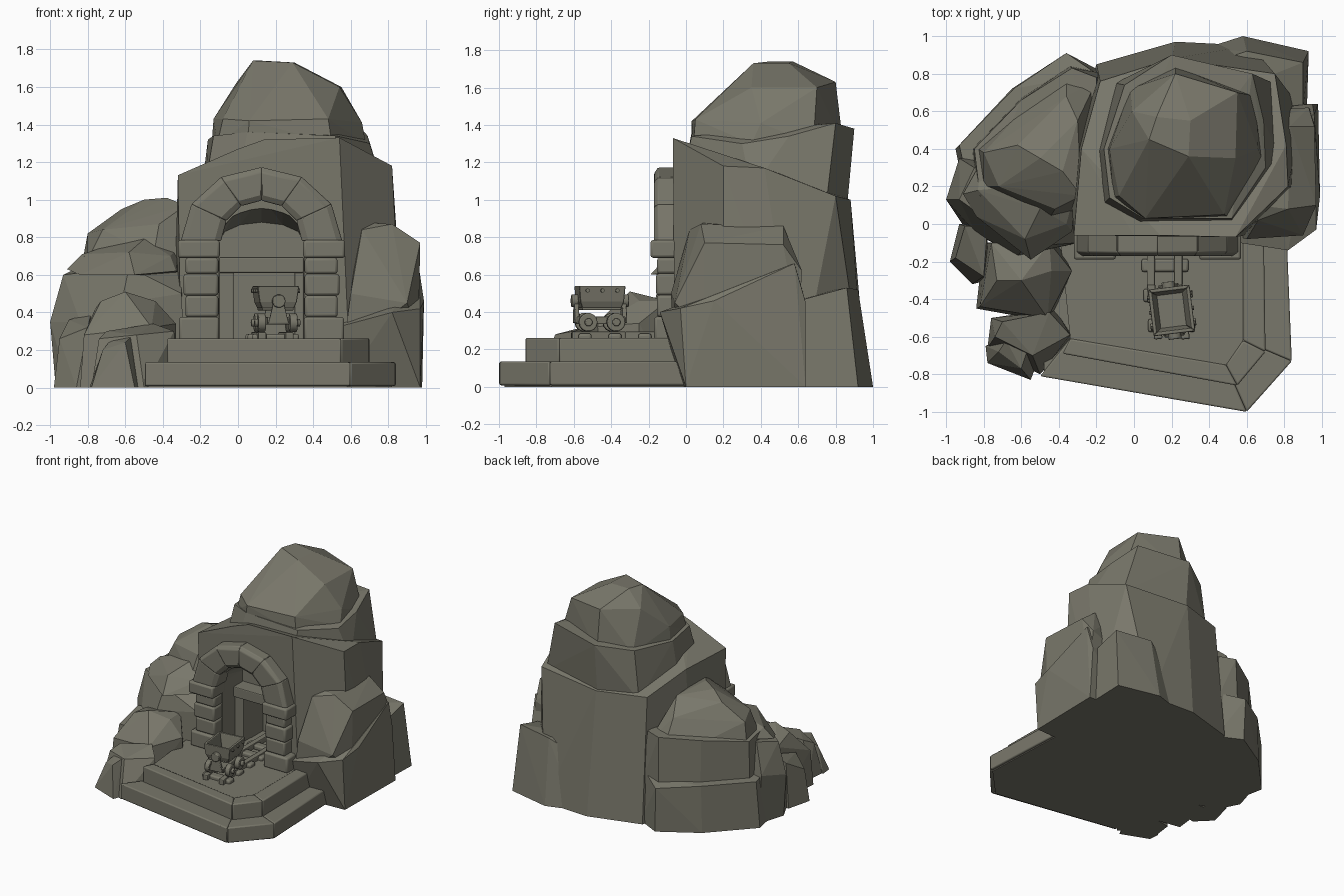
import bpy, bmesh, math
from mathutils import Vector

stone = bpy.data.materials.new("olive_grey_stone")
stone.diffuse_color = (0.19, 0.185, 0.145, 1)


def solid(name, pieces, bevel=0.0, smooth=None):
    """One object made of convex pieces, each a list of corner points."""
    bm = bmesh.new()
    for pts in pieces:
        vs = [bm.verts.new(p) for p in pts]
        res = bmesh.ops.convex_hull(bm, input=vs)
        junk = {v for k in ("geom_interior", "geom_unused") for v in res[k]
                if isinstance(v, bmesh.types.BMVert)}
        bmesh.ops.delete(bm, geom=list(junk), context='VERTS')
    bmesh.ops.dissolve_limit(bm, angle_limit=math.radians(2), verts=bm.verts[:], edges=bm.edges[:])
    bmesh.ops.recalc_face_normals(bm, faces=bm.faces[:])
    me = bpy.data.meshes.new(name)
    bm.to_mesh(me)
    bm.free()
    me.materials.append(stone)
    ob = bpy.data.objects.new(name, me)
    bpy.context.collection.objects.link(ob)
    if bevel:
        m = ob.modifiers.new("rounded_edges", 'BEVEL')
        m.width, m.segments, m.limit_method = bevel, 2, 'ANGLE'
        m.angle_limit = math.radians(35)
    if smooth:
        bpy.context.view_layer.objects.active = ob
        ob.select_set(True)
        bpy.ops.object.shade_smooth_by_angle(angle=math.radians(smooth))
        ob.select_set(False)
    return ob


def prism(pts, z0, z1):
    return [(x, y, z) for x, y in pts for z in (z0, z1)]


def box(x0, x1, y0, y1, z0, z1):
    return prism([(x0, y0), (x1, y0), (x1, y1), (x0, y1)], z0, z1)


def disc(c, r, half, axis, n=14):
    out = []
    for i in range(n):
        a, b = r * math.cos(2 * math.pi * i / n), r * math.sin(2 * math.pi * i / n)
        for h in (-half, half):
            d = (h, a, b) if axis == 'x' else (a, h, b)
            out.append(tuple(Vector(c) + Vector(d)))
    return out


def strip(outer, inner, z0, z1):
    return [prism([outer[i], outer[i + 1], inner[i + 1], inner[i]], z0, z1)
            for i in range(len(outer) - 1)]


# main cliff, stacked in three tiers
cliff = solid("cliff_body", [[
    (-.3, -.06, 0), (.6, -.06, 0), (.88, .2, 0), (.9, .6, 0), (.62, .95, 0), (.22, .97, 0),
    (-.2, .85, 0), (-.35, .4, 0), (-.32, -.06, 1.13), (0, -.06, 1.27), (.14, -.06, 1.32),
    (.54, -.07, 1.33), (.82, .2, 1.18), (.81, .42, 1.17), (.75, .8, 1.02), (.2, .88, 1.0),
    (-.18, .76, 1.0), (-.28, .4, 1.12)]])
solid("cliff_shoulder", [[
    (-.2, .38, 1.0), (-.17, .1, 1.1), (.02, .0, 1.2), (.52, .0, 1.2), (.78, .35, 1.05),
    (.74, .75, .98), (.2, .86, .95), (-.1, .75, .95),
    (-.16, .4, 1.32), (-.13, .14, 1.34), (.05, .03, 1.36), (.52, .03, 1.34), (.7, .3, 1.3),
    (.69, .55, 1.34), (.63, .8, 1.41), (.2, .9, 1.38), (-.05, .74, 1.34)]])
solid("cliff_peak", [[
    (-.14, .4, 1.3), (-.11, .14, 1.3), (.05, .03, 1.3), (.5, .04, 1.3), (.68, .35, 1.3),
    (.65, .68, 1.3), (.22, .84, 1.3), (-.02, .72, 1.3),
    (-.13, .4, 1.43), (-.08, .15, 1.43), (.06, .03, 1.42), (.48, .05, 1.43), (.66, .4, 1.41),
    (.55, .7, 1.6), (.22, .8, 1.63), (-.01, .6, 1.62), (.19, .22, 1.58), (.54, .35, 1.6),
    (.08, .45, 1.74), (.12, .57, 1.74), (.29, .36, 1.73), (.3, .55, 1.73)]])

# tunnel cut into the cliff: arched mouth with a sloping ceiling, then a square passage
CX, SPRING = .125, .78
mouth = []
for y, top in ((-.3, .24), (.2, .1)):
    mouth += [(CX - .225, y, .25), (CX + .225, y, .25)]
    mouth += [(CX + .225 * math.cos(math.pi * i / 6), y, SPRING + top * math.sin(math.pi * i / 6))
              for i in range(7)]
for tool in (solid("mouth_cutter", [mouth]), solid("passage_cutter", [box(-.02, .3, .1, .35, .25, .61)])):
    tool.hide_render = True
    m = cliff.modifiers.new("tunnel", 'BOOLEAN')
    m.operation, m.solver, m.object = 'DIFFERENCE', 'EXACT', tool
    bpy.context.view_layer.objects.active = cliff
    bpy.ops.object.modifier_apply(modifier=m.name)
    bpy.data.objects.remove(tool)

# inner door frame
solid("door_frame", [box(-.1, -.02, .1, .21, .25, .62), box(.3, .35, .1, .21, .25, .62),
                     box(-.1, .35, .08, .21, .61, .695)], .008)

# left boulders, with a ledge around the foot
solid("left_back_boulder", [
    [(-.95, .4, 0), (-.65, .72, 0), (-.35, .9, 0), (-.15, .8, 0), (-.15, .1, 0), (-.88, .05, 0),
     (-.93, .42, .38), (-.64, .72, .38), (-.36, .91, .36), (-.2, .8, .4), (-.2, .1, .4), (-.86, .1, .4)],
    [(-.86, .4, .3), (-.6, .67, .3), (-.34, .84, .3), (-.15, .8, .3), (-.15, .1, .3), (-.84, .1, .3),
     (-.85, .4, .68), (-.6, .66, .72), (-.33, .83, .74), (-.2, .78, .74), (-.2, .1, .75), (-.82, .15, .7)],
    [(-.83, .4, .66), (-.8, .2, .68), (-.45, .03, .7), (-.2, .1, .65), (-.2, .76, .65), (-.36, .78, .68),
     (-.58, .62, .68), (-.8, .38, .82), (-.72, .2, .84), (-.62, .42, .95), (-.5, .35, 1.0),
     (-.38, .28, 1.01), (-.3, .55, .97), (-.28, .15, .97), (-.36, .68, .85), (-.42, .08, .87)]])
solid("left_front_boulder", [
    [(-.97, .12, 0), (-.9, .35, 0), (-.9, -.02, 0), (-.6, -.16, 0), (-.28, -.1, 0), (-.28, .3, 0),
     (-1, .13, .35), (-.93, .35, .4), (-.84, -.05, .35), (-.62, -.17, .45), (-.3, -.1, .5),
     (-.93, .13, .6), (-.85, .3, .64), (-.58, -.12, .64), (-.3, .1, .66)],
    [(-.91, .16, .63), (-.84, .04, .6), (-.55, -.19, .6), (-.33, -.04, .62), (-.3, .2, .6),
     (-.82, .32, .66), (-.83, .18, .71), (-.58, -.08, .72), (-.36, .0, .7), (-.5, .08, .79),
     (-.62, .2, .78), (-.32, .15, .74)]])
solid("left_low_boulder", [
    [(-.84, -.45, 0), (-.45, -.52, 0), (-.33, -.25, 0), (-.42, -.08, 0), (-.8, -.1, 0),
     (-.82, -.44, .28), (-.46, -.5, .32), (-.33, -.25, .34), (-.73, -.3, .46), (-.6, -.3, .51),
     (-.44, -.25, .46), (-.45, -.1, .46), (-.76, -.1, .42)]])
solid("left_edge_stone", [
    [(-.98, -.2, 0), (-.93, 0, 0), (-.78, 0, 0), (-.78, -.3, 0), (-.86, -.32, 0),
     (-.95, -.18, .26), (-.9, -.01, .36), (-.78, -.02, .4), (-.8, -.28, .32)]])
solid("front_left_stone", [
    [(-.78, -.66, 0), (-.76, -.5, 0), (-.42, -.45, 0), (-.32, -.6, 0), (-.5, -.8, 0),
     (-.74, -.6, .26), (-.7, -.52, .3), (-.45, -.47, .34), (-.34, -.59, .3), (-.54, -.7, .28)],
    [(-.79, -.65, 0), (-.78, -.74, 0), (-.55, -.83, 0), (-.5, -.7, 0), (-.7, -.6, 0),
     (-.72, -.68, .2), (-.6, -.77, .24), (-.57, -.68, .27), (-.68, -.62, .25)]])

# right boulders
solid("right_boulder", [
    [(.56, -.07, .2), (.6, -.08, .5), (.66, .02, .84), (.65, .1, .88), (.65, .52, .86), (.82, .08, .87),
     (.83, .52, .86), (.97, .1, .77), (.96, .52, .76), (.93, .62, .62), (.9, -.06, .45),
     (.6, .6, .5), (.96, .1, .3), (.95, .6, .3)],
    [(.55, -.02, 0), (.97, 0, 0), (.98, .64, 0), (.6, .64, 0), (.56, -.1, .33), (.82, -.14, .4),
     (.97, -.03, .42), (.99, .15, .46), (.96, .58, .66), (.95, .64, .45), (.6, .6, .6)]])
solid("right_back_boulder", [
    [(.58, 1.0, 0), (.93, .92, 0), (.92, .6, 0), (.5, .6, 0), (.36, .93, 0),
     (.6, .92, .52), (.9, .86, .53), (.9, .6, .46), (.5, .7, .5), (.42, .86, .42)]])

# two-course stepped terrace with edging stones
low_out = [(-.5, -.81), (.6, -1), (.84, -.73), (.81, 0)]
up_out = [(-.38, -.69), (.55, -.86), (.7, -.68), (.69, 0)]
up_in = [(-.34, -.61), (.49, -.75), (.58, -.62), (.58, 0)]
solid("terrace_core", [prism([(-.48, -.79), (.58, -.97), (.82, -.72), (.79, 0), (-.48, 0)], 0, .12),
                       prism(up_in + [(-.4, 0)], .1, .256)])
solid("lower_step_stones", strip(low_out, up_in, .008, .135), .009, 30)
solid("upper_step_stones", strip(up_out, up_in, .12, .262), .009, 30)

# pillars either side of the tunnel
pillars = []
for s in (-1, 1):
    for inner, outer, front, z0, z1 in ((.225, .44, -.17, .25, .375), (.23, .405, -.155, .375, .49),
                                        (.23, .415, -.16, .49, .605), (.23, .405, -.155, .605, .69),
                                        (.222, .445, -.19, .69, .785)):
        xs = sorted((CX + s * inner, CX + s * outer))
        pillars.append(box(xs[0], xs[1], front, -.02, z0, z1))
solid("pillar_blocks", pillars, .014, 30)

# arch of wedge stones
wedges = []
for i in range(6):
    w = []
    for k in (i, i + 1):
        a = math.pi * k / 6
        for rx, rz, front in ((.215, .215, -.15), (.25, .245, -.17), (.4, .365, -.17), (.43, .393, -.15)):
            w += [(CX + rx * math.cos(a), y, SPRING + rz * math.sin(a)) for y in (front, -.02)]
    wedges.append(w)
solid("arch_stones", wedges, .006, 30)

# rails and sleepers
rails = []
for x in (.09, .235):
    rails.append(box(x - .022, x + .022, -.33, .3, .25, .295))
    rails.append(prism([(x - .022, -.32), (x + .022, -.32), (x + .062, -.61), (x + .018, -.615)], .25, .295))
solid("rails", rails, .008)
solid("sleepers", [box(.04 + d, .29 + d, y - .035, y + .035, .245, .285)
                   for y, d in ((.08, 0), (-.07, 0), (-.22, 0), (-.38, .01), (-.54, .035))], .012, 30)


# mine cart, built around its own centre and turned slightly
def place(ob):
    ob.location = (.2, -.46, 0)
    ob.rotation_euler.z = math.radians(7)


def wall(a, b):  # a bulging side of the bin between two corner directions
    pts = []
    for sx, sy in (a, b):
        for hx, hy, z in ((.085, .105, .42), (.1, .118, .455), (.112, .125, .54)):
            pts += [(sx * hx, sy * hy, z), (sx * (hx - .02), sy * (hy - .02), z)]
    return pts


corners = [(-1, -1), (1, -1), (1, 1), (-1, 1)]
place(solid("cart_bin", [wall(corners[i], corners[(i + 1) % 4]) for i in range(4)]
            + [box(-.085, .085, -.105, .105, .41, .435)], .006))
chassis = [box(-.06, .06, -.13, .13, .335, .375)]
for s in (-1, 1):
    y = s * .128
    chassis.append([(x, y + d, z) for d in (-.012, .012) for x, z in
                    ((-.055, .34), (.055, .34), (-.025, .46), (.025, .46))])
    chassis.append(disc((0, y + s * .008, .46), .035, .018, 'y'))
place(solid("cart_chassis", chassis, .005, 30))
wheels, rivets = [], []
for sx in (-1, 1):
    for sy in (-1, 1):
        wheels += [disc((sx * .085, sy * .075, .345), .05, .02, 'x'),
                   disc((sx * .11, sy * .075, .345), .022, .012, 'x', 10)]
    rivets += [disc((sx * .11, y, .515), .011, .01, 'x', 8) for y in (-.08, 0, .08)]
place(solid("cart_wheels", wheels, .006, 30))
place(solid("cart_rivets", rivets))
